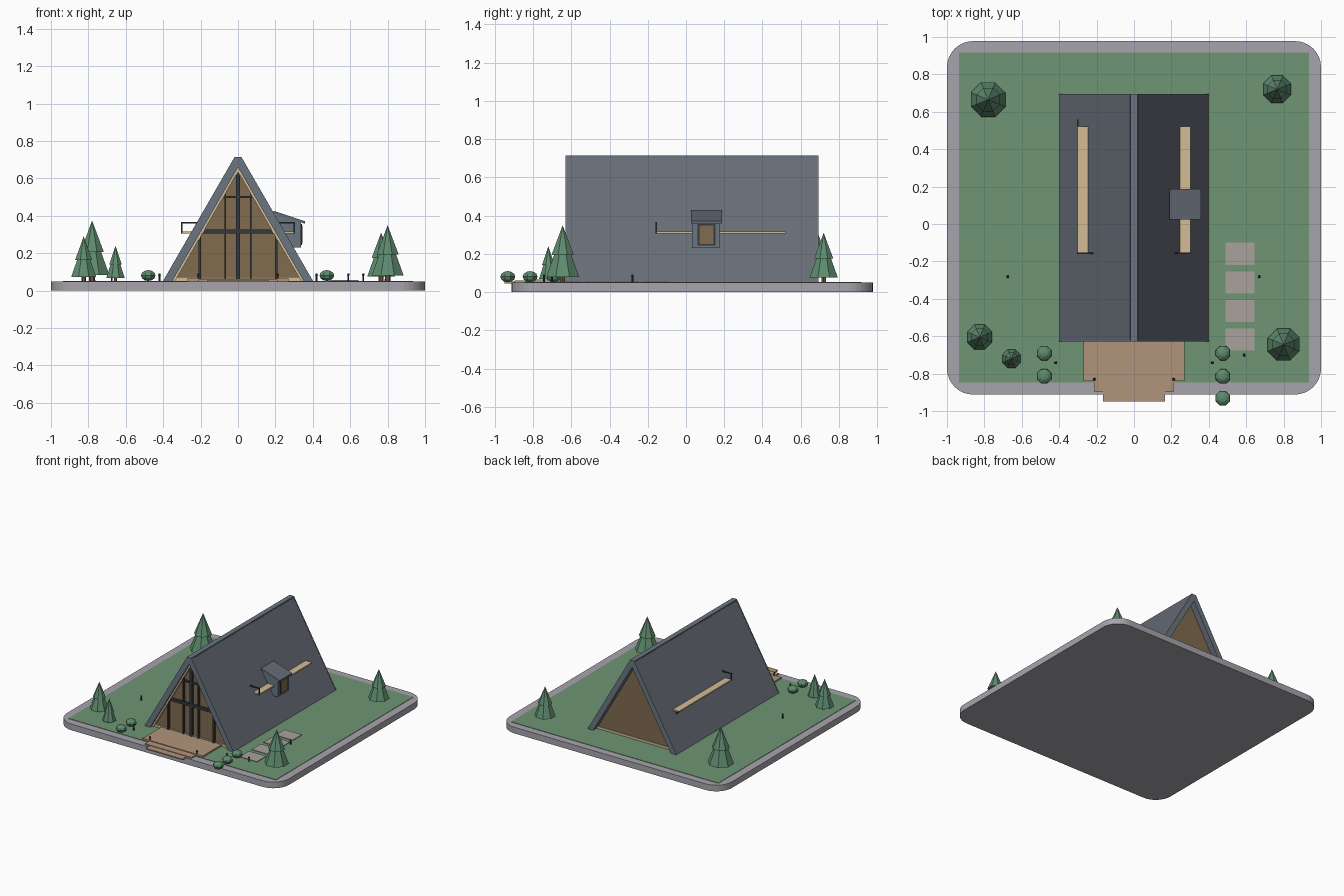
import bpy, bmesh, math
from mathutils import Matrix

if "Cube" in bpy.data.objects:
    bpy.data.objects.remove(bpy.data.objects["Cube"])

MATS = {}
def mat(name, rgb):
    m = bpy.data.materials.new(name)
    m.diffuse_color = (*[c ** 2.2 for c in rgb], 1)
    m.use_nodes = True
    m.node_tree.nodes["Principled BSDF"].inputs["Base Color"].default_value = m.diffuse_color
    MATS[name] = m

mat("stone", (.65, .64, .67)); mat("grass", (.43, .58, .45)); mat("slate", (.40, .42, .46))
mat("dark", (.22, .23, .25)); mat("glass", (.50, .42, .31)); mat("cream", (.82, .73, .58))
mat("deck", (.69, .58, .48)); mat("paver", (.66, .63, .61)); mat("leaf", (.37, .54, .43))
mat("bark", (.45, .34, .26)); mat("trim", (.42, .46, .50))

def finish(name, bm, m):
    bmesh.ops.recalc_face_normals(bm, faces=bm.faces)
    me = bpy.data.meshes.new(name)
    bm.to_mesh(me)
    bm.free()
    me.materials.append(MATS[m])
    ob = bpy.data.objects.new(name, me)
    bpy.context.collection.objects.link(ob)
    return ob

def box(name, x0, x1, y0, y1, z0, z1, m):
    bm = bmesh.new()
    bmesh.ops.create_cube(bm, size=1, matrix=Matrix.Translation(((x0+x1)/2, (y0+y1)/2, (z0+z1)/2))
                          @ Matrix.Diagonal((x1-x0, y1-y0, z1-z0, 1)))
    return finish(name, bm, m)

def prism(name, pts, y0, y1, m):
    """Extrude an x-z profile along y."""
    bm = bmesh.new()
    f = bm.faces.new([bm.verts.new((x, y0, z)) for x, z in pts])
    r = bmesh.ops.extrude_face_region(bm, geom=[f])
    bmesh.ops.translate(bm, vec=(0, y1-y0, 0), verts=[v for v in r["geom"] if isinstance(v, bmesh.types.BMVert)])
    return finish(name, bm, m)

def cone(name, x, y, z0, z1, r0, r1, n, m):
    bm = bmesh.new()
    bmesh.ops.create_cone(bm, cap_ends=True, segments=n, radius1=r0, radius2=r1, depth=z1-z0,
                          matrix=Matrix.Translation((x, y, (z0+z1)/2)) @ Matrix.Rotation(math.pi/n, 4, 'Z'))
    return finish(name, bm, m)

# Rounded plinth and lawn
bm = bmesh.new()
bmesh.ops.create_cube(bm, size=1, matrix=Matrix.Translation((0, .033, .025)) @ Matrix.Diagonal((2, 1.89, .05, 1)))
upright = [e for e in bm.edges if abs(e.verts[0].co.z - e.verts[1].co.z) > .01]
bmesh.ops.bevel(bm, geom=upright, offset=.14, segments=8, profile=.5, affect='EDGES')
finish("plinth", bm, "stone")
box("lawn", -.935, .935, -.847, .918, .045, .053, "grass")

# A-frame roof, fascia, soffit trim
Y0, Y1 = -.625, .69
for s, side in ((-1, "left"), (1, "right")):
    slab = [(0, .70), (s*.022, .705), (s*.40, .05), (s*.352, .05), (0, .66)]
    prism(side + "_roof", slab, Y0, Y1, "slate")
    for yy, end in ((Y0 - .004, "front"), (Y1 - .004, "back")):
        prism(f"{side}_{end}_fascia", [(0, .712), (s*.02, .712), (s*.402, .05), (s*.352, .05), (0, .66)],
              yy, yy + .008, "trim")
    prism(side + "_gable_trim", [(0, .66), (s*.352, .05), (s*.338, .05), (0, .637)], -.612, -.575, "cream")
box("ridge_cap", -.02, .02, Y0 - .004, Y1 + .004, .70, .715, "trim")

# Gable walls and floor
for y, end in ((-.59, "front"), (.63, "back")):
    prism(end + "_gable", [(-.35, .053), (.35, .053), (0, .658)], y, y + .015, "glass")
box("floor", -.345, .345, -.60, .65, .05, .072, "cream")

# Mullions of the front glazing
def mullion(name, x, w, z0, z1):
    box(name, x - w/2, x + w/2, -.61, -.588, z0, z1, "dark")
mullion("centre_post", 0, .022, .06, .645)
for s in (-1, 1):
    mullion("outer_mullion", s*.205, .015, .06, .30)
    mullion("inner_mullion", s*.068, .008, .06, .53)
mullion("main_transom", 0, .39, .306, .327)
mullion("upper_transom", 0, .18, .496, .506)

# Deck and steps
for i, (w, y0, y1, z) in enumerate(((.27, -.84, -.58, .066), (.21, -.897, -.80, .060), (.165, -.95, -.85, .055))):
    box(f"deck_step_{i}", -w, w, y0, y1, .046, z, "deck")

# Roof ledges with end brackets on both slopes
for s in (-1, 1):
    def side_box(name, a, b, *rest):
        box(name, min(s*a, s*b), max(s*a, s*b), *rest)
    side_box("ledge", .235, .302, -.155, .52, .306, .317, "cream")
    side_box("bracket_bar", .21, .305, -.160, -.152, .360, .367, "dark")
    side_box("bracket_post", .296, .304, -.160, -.152, .306, .365, "dark")
box("ledge_rod", -.304, -.296, .52, .56, .308, .316, "dark")

# Dormer on the right slope
prism("dormer_body", [(.20, .23), (.336, .23), (.336, .375), (.20, .413)], .032, .176, "trim")
prism("dormer_roof", [(.19, .412), (.357, .358), (.357, .372), (.19, .427)], .025, .188, "slate")
box("dormer_frame", .33, .341, .06, .153, .243, .357, "dark")
box("dormer_window", .333, .344, .07, .145, .252, .348, "glass")

# Stepping stones
for i in range(4):
    y = -.10 - i*.153
    box(f"paver_{i}", .49, .645, y - .118, y, .05, .058, "paver")

# Two-tier trees: x, y, radius, top height
for x, y, r, top in ((-.78, .665, .10, .375), (.765, .72, .08, .31), (-.825, -.605, .072, .29),
                     (-.655, -.72, .053, .24), (.80, -.645, .093, .35)):
    h = top - .05
    cone("tree_trunk", x, y, .05, .05 + h*.2, r*.17, r*.15, 6, "bark")
    cone("tree_lower", x, y, .05 + h*.1, .05 + h*.66, r, r*.30, 8, "leaf")
    cone("tree_upper", x, y, .05 + h*.48, top, r*.68, 0, 8, "leaf")

# Shrubs
for x, y in ((-.48, -.69), (-.48, -.815), (.475, -.69), (.475, -.815), (.475, -.932)):
    bm = bmesh.new()
    bmesh.ops.create_uvsphere(bm, u_segments=8, v_segments=6, radius=1,
        matrix=Matrix.Translation((x, y, .081)) @ Matrix.Rotation(math.pi/8, 4, 'Z') @ Matrix.Diagonal((.042, .042, .029, 1)))
    finish("shrub", bm, "leaf")

# Garden lights
for x, y in ((-.42, -.742), (.42, -.742), (-.675, -.28), (.67, -.28), (.59, -.70), (-.212, -.83), (.212, -.83)):
    cone("garden_light", x, y, .05, .085, .005, .005, 8, "dark")
    cone("garden_light_cap", x, y, .082, .092, .008, .005, 8, "dark")
